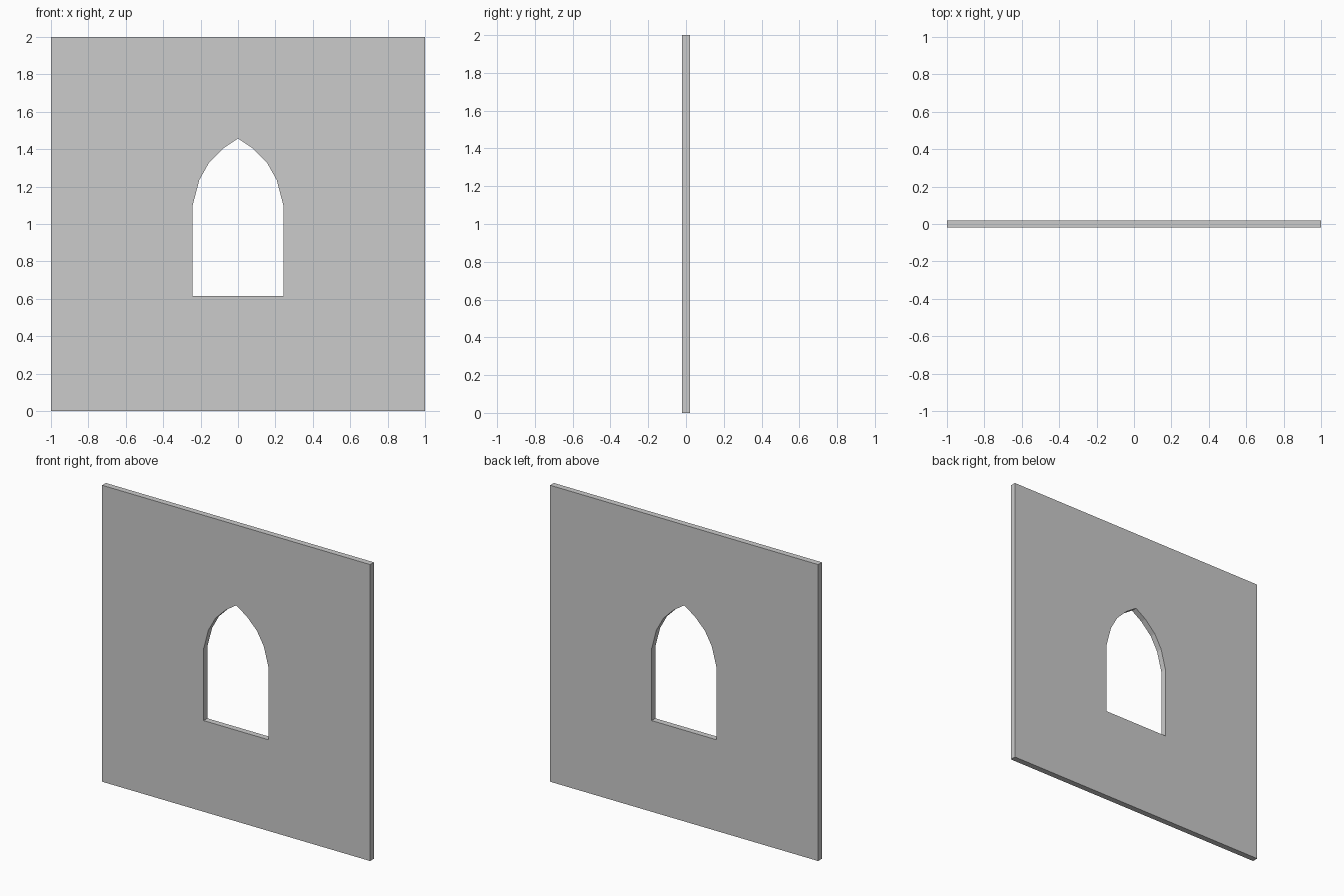
import bpy, bmesh

if "Cube" in bpy.data.objects:
    bpy.data.objects.remove(bpy.data.objects["Cube"])

THICK = 0.04

# Outer wall outline and right half of the pointed window opening (x, z)
wall = [(-1, 0), (1, 0), (1, 2), (-1, 2)]
half = [(0.2425, 0.615), (0.2425, 1.10), (0.207, 1.235), (0.155, 1.328), (0.078, 1.405)]
window = half + [(0, 1.457)] + [(-x, z) for x, z in reversed(half)]

bm = bmesh.new()


def outline(points):
    verts = [bm.verts.new((x, -THICK / 2, z)) for x, z in points]
    return [bm.edges.new((v, verts[(i + 1) % len(verts)])) for i, v in enumerate(verts)]


# Fill between the two outlines, then extrude through the wall thickness
edges = outline(wall) + outline(window)
bmesh.ops.triangle_fill(bm, edges=edges, use_beauty=True, normal=(0, -1, 0))
result = bmesh.ops.extrude_face_region(bm, geom=bm.faces[:], use_keep_orig=True)
moved = [g for g in result["geom"] if isinstance(g, bmesh.types.BMVert)]
bmesh.ops.translate(bm, verts=moved, vec=(0, THICK, 0))
bmesh.ops.recalc_face_normals(bm, faces=bm.faces[:])

# Wall panel with arched window
mesh = bpy.data.meshes.new("wall_with_window")
bm.to_mesh(mesh)
bm.free()
bpy.context.collection.objects.link(bpy.data.objects.new("wall_with_window", mesh))
